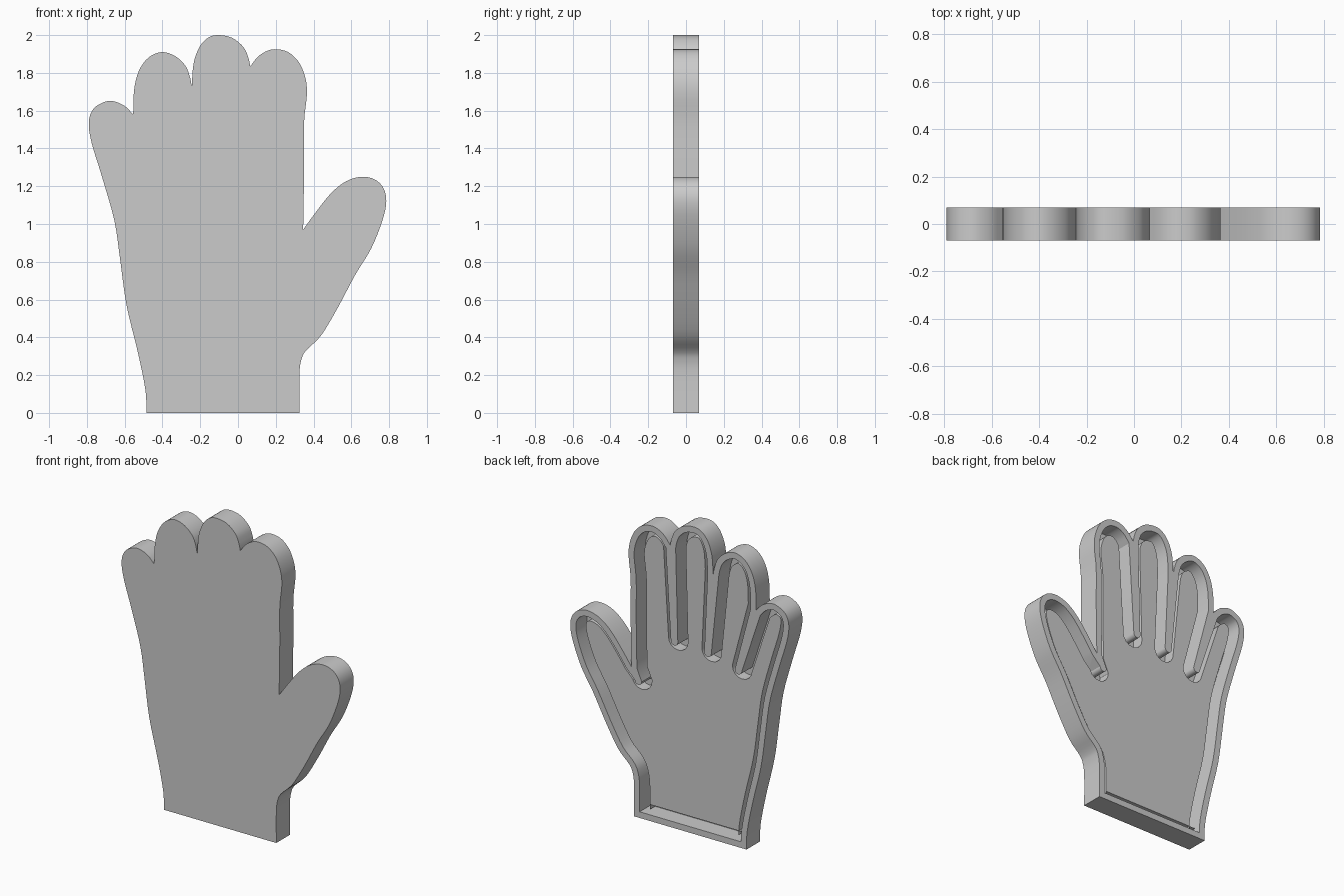
import bpy, bmesh, math
from mathutils import Vector

cube = bpy.data.objects.get("Cube")
if cube:
    bpy.data.objects.remove(cube)

HALF = 0.07        # half depth of the tray
RIM = 0.04         # wall thickness
GROOVE = 0.045     # gap between wall and raised palm
FLOOR = -0.045     # groove bottom
PALM = 0.03        # top of raised palm

# Outline runs from the wrist over each finger; sections meet at sharp notches
PINKY = [(-.485, 0), (-.49, .12), (-.53, .32), (-.59, .57), (-.625, .82), (-.655, 1.02),
         (-.72, 1.25), (-.775, 1.43), (-.79, 1.54), (-.765, 1.61), (-.71, 1.645),
         (-.66, 1.65), (-.6, 1.625), (-.555, 1.58)]
RING = [(-.555, 1.58), (-.55, 1.71), (-.525, 1.81), (-.475, 1.88), (-.405, 1.91),
        (-.335, 1.89), (-.28, 1.84), (-.255, 1.78), (-.245, 1.73)]
MIDDLE = [(-.245, 1.73), (-.235, 1.85), (-.205, 1.935), (-.16, 1.985), (-.105, 2),
          (-.03, 1.985), (.03, 1.935), (.055, 1.88), (.065, 1.835)]
INDEX = [(.065, 1.835), (.105, 1.885), (.155, 1.917), (.205, 1.925), (.265, 1.91),
         (.32, 1.86), (.355, 1.78), (.365, 1.69), (.35, 1.54), (.35, 1.3), (.345, .97)]
THUMB = [(.345, .97), (.41, 1.06), (.49, 1.16), (.57, 1.225), (.655, 1.25), (.725, 1.235),
         (.77, 1.19), (.785, 1.12), (.765, 1.02), (.705, .87), (.62, .73), (.53, .56),
         (.44, .41), (.36, .33), (.335, .28), (.325, .2), (.325, 0)]
# Lower ends of the walls between the fingers
DIVIDER_ENDS = [(-.426, 1.15), (-.206, 1.205), (.035, 1.215), (.295, .89)]


def smooth(points, steps=4):
    """Sample a Catmull-Rom spline through the points."""
    p = [Vector(q) for q in points]
    p = [p[0] * 2 - p[1]] + p + [p[-1] * 2 - p[-2]]
    out = []
    for a, b, c, d in zip(p, p[1:], p[2:], p[3:]):
        for i in range(steps):
            t = i / steps
            out.append((b * 2 + (c - a) * t + (a * 2 - b * 5 + c * 4 - d) * t ** 2
                        + (b * 3 - a - c * 3 + d) * t ** 3) / 2)
    return out + [p[-2]]


def inset(pts, dist, closed):
    """Move a clockwise path inwards with mitred corners."""
    n = len(pts)
    normals = []
    for i in range(n):
        d = (pts[(i + 1) % n] - pts[i]).normalized()
        normals.append(Vector((d.y, -d.x)))
    if not closed:
        normals[-1] = normals[-2]
    out = []
    for i, p in enumerate(pts):
        a = normals[i - 1] if closed or i else normals[i]
        b = normals[i]
        out.append(p + (a + b) * dist / (1 + a.dot(b)))
    return out


def prism(name, outline, y0, y1):
    """Extrude a front outline from y0 to y1."""
    bm = bmesh.new()
    face = bm.faces.new([bm.verts.new((p.x, y0, p.y)) for p in outline])
    top = bmesh.ops.extrude_face_region(bm, geom=[face], use_keep_orig=True)
    moved = [v for v in top["geom"] if isinstance(v, bmesh.types.BMVert)]
    bmesh.ops.translate(bm, verts=moved, vec=(0, y1 - y0, 0))
    bmesh.ops.recalc_face_normals(bm, faces=bm.faces)
    mesh = bpy.data.meshes.new(name)
    bm.to_mesh(mesh)
    bm.free()
    obj = bpy.data.objects.new(name, mesh)
    bpy.context.collection.objects.link(obj)
    return obj


def activate(obj):
    bpy.ops.object.select_all(action="DESELECT")
    obj.select_set(True)
    bpy.context.view_layer.objects.active = obj


# Outer silhouette and pocket with rounded finger dividers
sections = [smooth(s) for s in (PINKY, RING, MIDDLE, INDEX, THUMB)]
outer, pocket = [], []
for i, section in enumerate(sections):
    outer += section if i == len(sections) - 1 else section[:-1]
    pocket += [Vector((p.x, max(p.y, RIM))) for p in inset(section, RIM, False)]
    if i < len(DIVIDER_ENDS):
        centre = Vector(DIVIDER_ENDS[i])
        for k in range(9):
            a = math.pi * (1 + k / 8)
            pocket.append(centre + Vector((math.cos(a), math.sin(a))) * 0.025)
palm_outline = inset(pocket, GROOVE, True)

# Grey plastic
grey = bpy.data.materials.new("grey_plastic")
grey.use_nodes = True
grey.diffuse_color = (0.6, 0.6, 0.6, 1)
grey.node_tree.nodes["Principled BSDF"].inputs["Base Color"].default_value = (0.6, 0.6, 0.6, 1)

# Tray: hollowed from the back, closed at the front
tray = prism("hand_tray", outer, -HALF, HALF)
cutter = prism("pocket_cutter", pocket, FLOOR, HALF * 2)
cutter.hide_render = True
cut = tray.modifiers.new("pocket", "BOOLEAN")
cut.operation = "DIFFERENCE"
cut.solver = "EXACT"
cut.object = cutter
activate(tray)
bpy.ops.object.modifier_apply(modifier=cut.name)
bpy.data.objects.remove(cutter)

# Raised palm and fingers inside the groove
palm = prism("raised_palm", palm_outline, FLOOR, PALM)

for obj in (tray, palm):
    obj.data.materials.clear()
    obj.data.materials.append(grey)
    activate(obj)
    bpy.ops.object.shade_smooth_by_angle(angle=math.radians(30))
